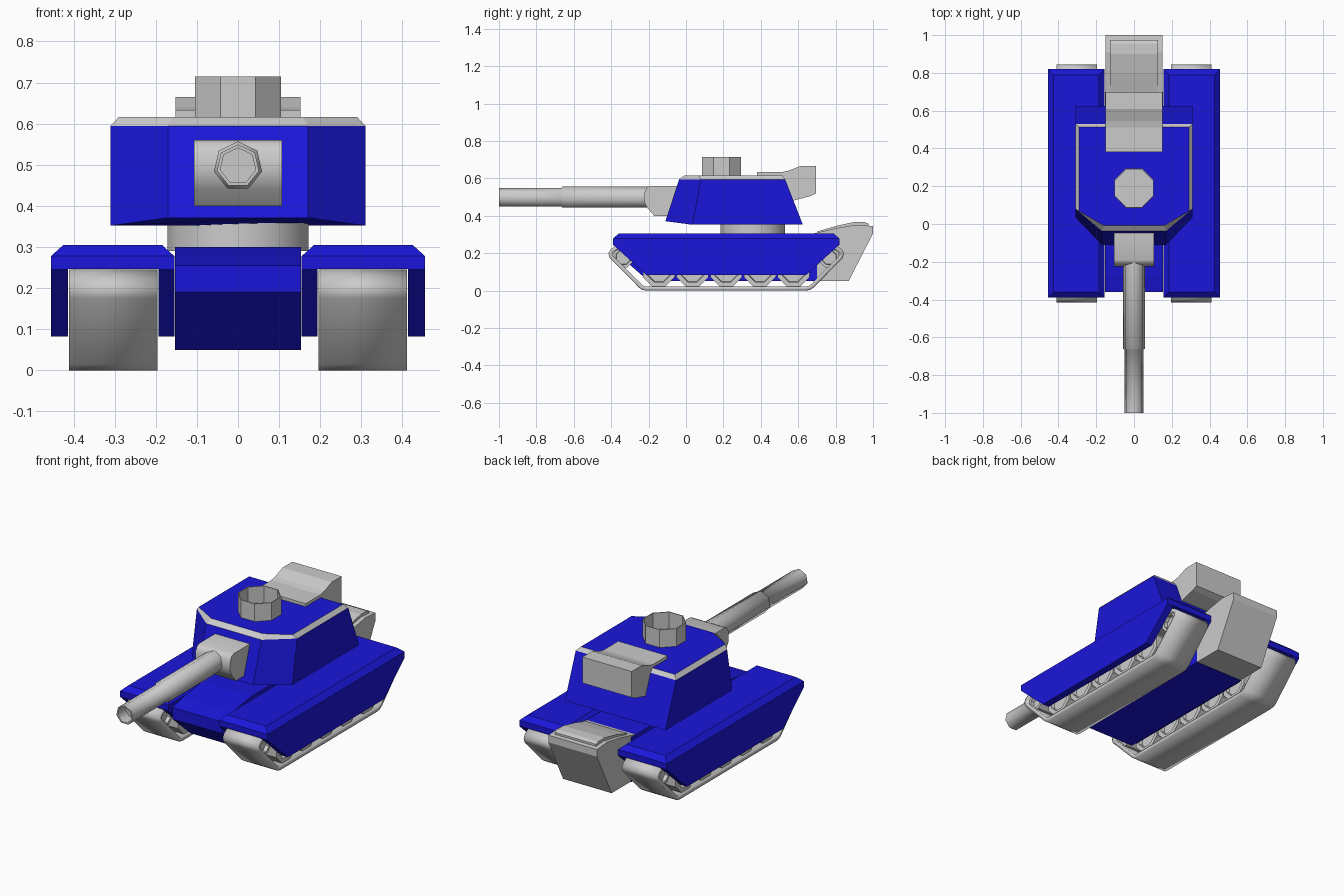
import bpy, bmesh, math

if "Cube" in bpy.data.objects:
    bpy.data.objects.remove(bpy.data.objects["Cube"])

blue = bpy.data.materials.new("blue_paint")
blue.diffuse_color = (0.01, 0.008, 0.7, 1)
blue.use_nodes = True
blue.node_tree.nodes["Principled BSDF"].inputs["Base Color"].default_value = blue.diffuse_color


def finish(name, bm, mat=None, smooth=None, closed=True):
    if closed:
        bmesh.ops.recalc_face_normals(bm, faces=bm.faces)
    me = bpy.data.meshes.new(name)
    bm.to_mesh(me)
    bm.free()
    ob = bpy.data.objects.new(name, me)
    bpy.context.collection.objects.link(ob)
    if mat:
        me.materials.append(mat)
    if smooth:
        bpy.ops.object.select_all(action='DESELECT')
        ob.select_set(True)
        bpy.context.view_layer.objects.active = ob
        bpy.ops.object.shade_smooth_by_angle(angle=math.radians(smooth))
    return ob


def loft(name, loops, start=True, end=True, mat=None, smooth=None):
    """Bridge equal-length loops of 3D points, with optional end caps."""
    bm = bmesh.new()
    rows = [[bm.verts.new(p) for p in loop] for loop in loops]
    n = len(rows[0])
    for a, b in zip(rows, rows[1:]):
        for i in range(n):
            j = (i + 1) % n
            bm.faces.new((a[i], a[j], b[j], b[i]))
    if start:
        bm.faces.new(rows[0][::-1])
    if end:
        bm.faces.new(rows[-1])
    return finish(name, bm, mat, smooth)


def slab(name, profile, x0, x1, mat=None, smooth=None, caps=True):
    """Extrude a side (y, z) profile along x."""
    return loft(name, [[(x, y, z) for y, z in profile] for x in (x0, x1)],
                caps, caps, mat, smooth)


def rect(x0, x1, y0, y1, z):
    return [(x0, y0, z), (x1, y0, z), (x1, y1, z), (x0, y1, z)]


def ring(r, n, cx, cy, z, phase=0.0):
    return [(cx + r * math.cos(phase + math.tau * i / n),
             cy + r * math.sin(phase + math.tau * i / n), z) for i in range(n)]


def wheel(name, r, cx, width, y, z):
    # recessed disc on each face of an octagonal wheel
    steps = [(r * .68, -.5 * width + .02), (r * .72, -.5 * width),
             (r, -.5 * width), (r, .5 * width),
             (r * .72, .5 * width), (r * .68, .5 * width - .02)]
    return loft(name, [[(cx + dx, y + p, z + q)
                        for p, q, _ in ring(rr, 8, 0, 0, 0, math.pi / 8)]
                       for rr, dx in steps])


# Hull between the tracks
slab("hull", [(-.20, .05), (-.36, .19), (-.36, .255), (-.27, .275), (-.10, .30),
              (.70, .30), (.70, .05)], -.153, .153, blue)

# Rear engine housing with a raised lid
slab("engine_housing", [(.66, .30), (.81, .335), (.91, .352), (1.0, .345),
                        (1.0, .305), (.87, .052), (.68, .052)], -.15, .15)
slab("engine_lid", [(.70, .315), (.80, .345), (.90, .367), (.955, .366),
                    (.975, .358), (.975, .33), (.72, .30)], -.127, .127)

# Fenders, skirts, tracks and wheels on both sides
skirt = [(-.39, .248), (-.39, .245), (-.21, .082), (.64, .082), (.82, .245), (.82, .248)]
track = [(-.34, .245), (-.375, .238), (-.402, .222), (-.415, .20), (-.408, .175),
         (-.25, .015), (-.235, .004), (-.21, 0), (.64, 0), (.665, .004), (.685, .018),
         (.838, .175), (.845, .20), (.832, .222), (.805, .238), (.77, .245)]
for side, s in (("left", -1), ("right", 1)):
    xi, xo = s * .155, s * .455
    loft(side + "_fender", [rect(xi, xo, -.39, .82, .246), rect(xi, xo, -.39, .82, .278),
                            rect(s * .185, s * .425, -.36, .79, .305)], mat=blue)
    slab(side + "_inner_skirt", skirt, s * .155, s * .193, blue)
    slab(side + "_outer_skirt", skirt, s * .414, s * .455, blue)
    band = slab(side + "_track", track, s * .196, s * .411, smooth=35, caps=False)
    mod = band.modifiers.new("thickness", 'SOLIDIFY')
    mod.thickness = .022
    mod.offset = -1
    for i in range(5):
        wheel(f"{side}_road_wheel_{i + 1}", .092, s * .3035, .19, -.145 + i * .18, .107)
    for end, y in (("front", -.335), ("rear", .765)):
        wheel(f"{side}_{end}_idler", .058, s * .3035, .19, y, .178)

# Turret ring
loft("turret_ring", [ring(.175, 16, 0, .357, z, math.pi / 16) for z in (.29, .37)], smooth=40)


# Turret: body, light bevelled rim, roof
def outline(half):
    return half + [(-x, y, z) for x, y, z in reversed(half)]


bottom = outline([(.31, .625, .352), (.31, .035, .352), (.17, -.11, .371)])
shoulder = outline([(.31, .53, .595), (.31, .08, .595), (.17, -.037, .595)])
top = outline([(.29, .513, .616), (.29, .067, .616), (.16, -.008, .616)])
loft("turret_body", [bottom, shoulder], end=False, mat=blue)
loft("turret_rim", [shoulder, top], start=False, end=False)
bm = bmesh.new()
roof = bm.faces.new([bm.verts.new(p) for p in top])
bm.normal_update()
if roof.normal.z < 0:
    roof.normal_flip()
finish("turret_roof", bm, blue, closed=False)

# Open octagonal hatch ring with a floor
R = .104 / math.cos(math.pi / 8)
loft("hatch", [ring(r, 8, 0, .19, z, math.pi / 8)
               for r, z in ((R, .615), (R, .715), (R - .005, .715), (R - .005, .622))])

# Rear turret bin
slab("turret_bin", [(.38, .61), (.38, .633), (.51, .633), (.545, .64), (.61, .665),
                    (.696, .665), (.696, .52), (.665, .505), (.57, .48), (.50, .48)],
     -.152, .152)

# Gun mantlet with rounded nose
slab("mantlet", [(-.02, .56), (-.19, .56), (-.208, .552), (-.22, .53), (-.224, .50),
                 (-.222, .47), (-.205, .44), (-.17, .40), (-.06, .40)],
     -.107, .107, smooth=40)

# Stepped seven-sided barrel with bore
loft("gun_barrel", [[(px, y, .497 + pz) for px, pz, _ in ring(r, 7, 0, 0, 0, math.pi / 2)]
                    for r, y in ((.06, -.15), (.06, -.66), (.0525, -.665), (.0525, -1.0),
                                 (.044, -1.0), (.044, -.93))], smooth=60)
